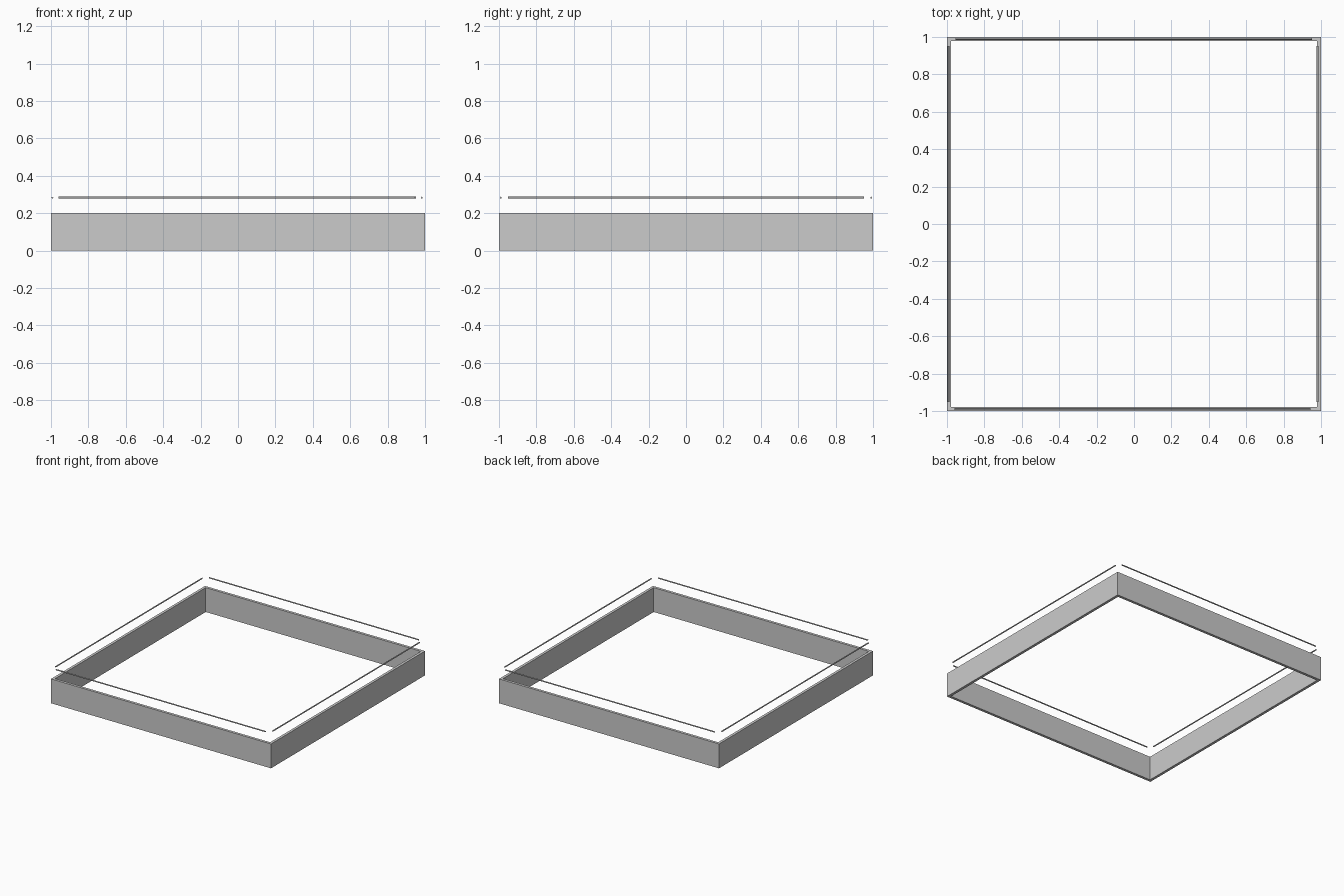
import bpy, bmesh
from math import pi

if "Cube" in bpy.data.objects:
    bpy.data.objects.remove(bpy.data.objects["Cube"])

HEIGHT, WALL = 0.2, 0.022
RAIL_Z, RAIL_R = 0.283, 0.005


def frame():
    # Square ring: inset a square, drop the middle, extrude upward
    bm = bmesh.new()
    bmesh.ops.create_grid(bm, x_segments=1, y_segments=1, size=1)
    middle = bm.faces[:]
    bmesh.ops.inset_region(bm, faces=middle, thickness=WALL, use_boundary=True,
                           use_even_offset=True)
    centre = [f for f in bm.faces if f.calc_center_median().length < 0.1]
    bmesh.ops.delete(bm, geom=centre, context='FACES')
    ring = bmesh.ops.extrude_face_region(bm, geom=bm.faces[:], use_keep_orig=True)
    top = [v for v in ring["geom"] if isinstance(v, bmesh.types.BMVert)]
    bmesh.ops.translate(bm, verts=top, vec=(0, 0, HEIGHT))
    bmesh.ops.recalc_face_normals(bm, faces=bm.faces[:])
    mesh = bpy.data.meshes.new("square_frame")
    bm.to_mesh(mesh)
    bm.free()
    obj = bpy.data.objects.new("square_frame", mesh)
    bpy.context.collection.objects.link(obj)


def rail(name, x, y, along_x):
    # Thin round rod floating above one wall
    rot = (0, pi / 2, 0) if along_x else (pi / 2, 0, 0)
    bpy.ops.mesh.primitive_cylinder_add(vertices=8, radius=RAIL_R, depth=1.905,
                                        location=(x, y, RAIL_Z), rotation=rot)
    bpy.context.object.name = name
    bpy.ops.object.shade_smooth_by_angle(angle=pi / 3)


frame()
rail("front_rail", -0.008, -0.99, True)
rail("back_rail", -0.002, 0.99, True)
rail("left_rail", -0.992, 0.0, False)
rail("right_rail", 0.982, 0.0, False)
